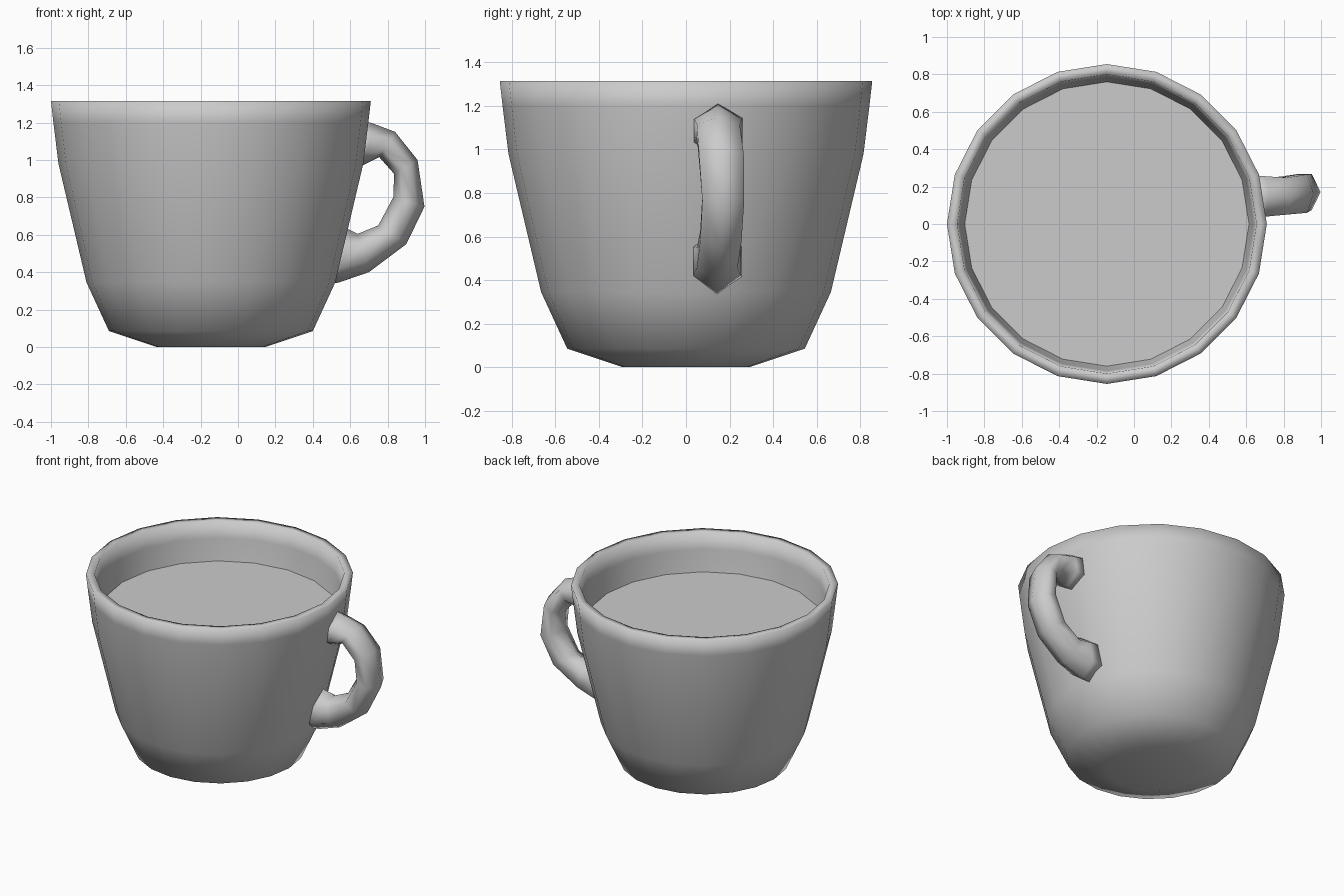
import bpy, bmesh
from math import cos, sin, pi

if "Cube" in bpy.data.objects:
    bpy.data.objects.remove(bpy.data.objects["Cube"])

SIDES = 20
CX = -0.145


def make_object(name, rings, smooth=True):
    """Skin a list of closed vertex rings and cap both ends."""
    bm = bmesh.new()
    loops = [[bm.verts.new(p) for p in ring] for ring in rings]
    for a, b in zip(loops, loops[1:]):
        n = len(a)
        for i in range(n):
            j = (i + 1) % n
            bm.faces.new((a[i], a[j], b[j], b[i]))
    bm.faces.new(loops[0])
    if len(loops) > 1:
        bm.faces.new(loops[-1])
        bmesh.ops.recalc_face_normals(bm, faces=bm.faces)
    mesh = bpy.data.meshes.new(name)
    bm.to_mesh(mesh)
    bm.free()
    for p in mesh.polygons:
        p.use_smooth = smooth
    obj = bpy.data.objects.new(name, mesh)
    bpy.context.collection.objects.link(obj)
    return obj


def circle(r, z):
    return [(CX + r * cos(2 * pi * i / SIDES), r * sin(2 * pi * i / SIDES), z)
            for i in range(SIDES)]


# Cup body: outer wall, rim, then inner wall down to the inside floor
profile = [(0.29, 0), (0.545, 0.085), (0.665, 0.345), (0.815, 0.98), (0.842, 1.2),
           (0.855, 1.315), (0.80, 1.315), (0.785, 1.2), (0.76, 1.05),
           (0.62, 0.37), (0.50, 0.13)]
make_object("cup_body", [circle(r, z) for r, z in profile])

# Liquid surface
make_object("drink_surface", [circle(0.765, 1.05)], smooth=False)

# Handle: outer (x, z), inner (x, z), y range at each station
stations = [
    ((0.655, 1.215), (0.62, 0.955), (0.03, 0.26)),
    ((0.72, 1.195), (0.675, 0.975), (0.04, 0.255)),
    ((0.84, 1.15), (0.755, 1.015), (0.05, 0.247)),
    ((0.96, 1.0), (0.835, 0.925), (0.06, 0.265)),
    ((0.997, 0.75), (0.83, 0.80), (0.075, 0.267)),
    ((0.90, 0.55), (0.75, 0.65), (0.065, 0.255)),
    ((0.70, 0.40), (0.64, 0.605), (0.05, 0.237)),
    ((0.54, 0.345), (0.59, 0.63), (0.035, 0.25)),
    ((0.46, 0.33), (0.54, 0.64), (0.03, 0.255)),
]
section = [(1, 0), (0.45, 1), (-0.45, 1), (-1, 0), (-0.45, -1), (0.45, -1)]


def handle_ring(outer, inner, ys):
    (ox, oz), (ix, iz) = outer, inner
    ym, yh = (ys[0] + ys[1]) / 2, (ys[1] - ys[0]) / 2
    return [((ox + ix) / 2 + u * (ox - ix) / 2, ym + v * yh,
             (oz + iz) / 2 + u * (oz - iz) / 2) for u, v in section]


make_object("handle", [handle_ring(*s) for s in stations])
